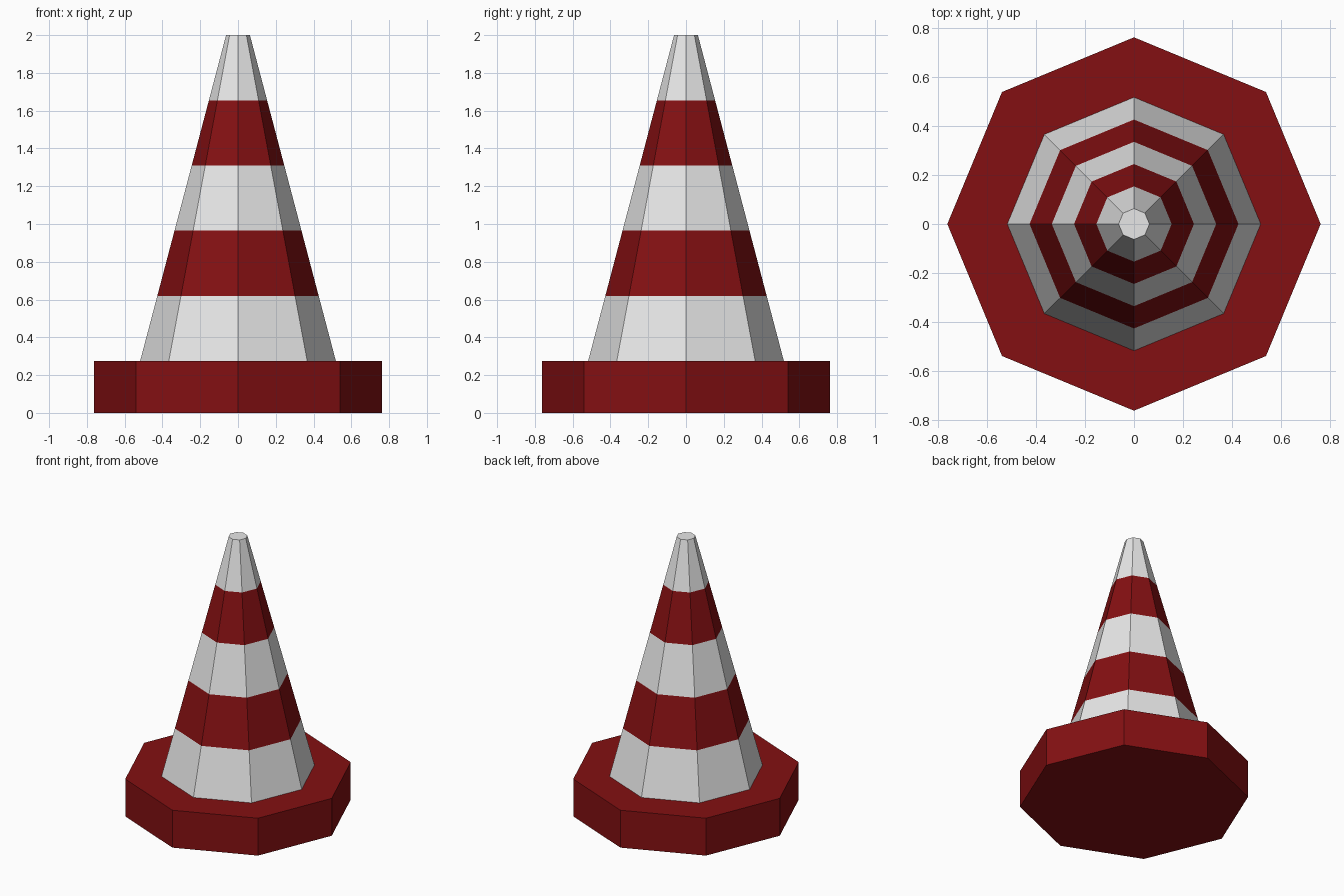
import bpy, bmesh, math

if "Cube" in bpy.data.objects:
    bpy.data.objects.remove(bpy.data.objects["Cube"])


def material(name, rgb):
    m = bpy.data.materials.new(name)
    m.diffuse_color = (*rgb, 1)
    m.use_nodes = True
    m.node_tree.nodes["Principled BSDF"].inputs["Base Color"].default_value = m.diffuse_color
    return m


red = material("red", (0.23, 0.005, 0.006))
white = material("white", (0.8, 0.8, 0.8))
SIDES = 8


def stacked_rings(name, profile, mats, cap_bottom=True):
    """Eight-sided solid from (radius, z) rings; bands cycle through mats."""
    bm = bmesh.new()
    rings = [[bm.verts.new((r * math.cos(i * math.tau / SIDES),
                            r * math.sin(i * math.tau / SIDES), z))
              for i in range(SIDES)] for r, z in profile]
    for band, (low, high) in enumerate(zip(rings, rings[1:])):
        for i in range(SIDES):
            j = (i + 1) % SIDES
            face = bm.faces.new((low[i], low[j], high[j], high[i]))
            face.material_index = band % len(mats)
    top = bm.faces.new(rings[-1])
    top.material_index = (len(rings) - 2) % len(mats)
    if cap_bottom:
        bm.faces.new(rings[0][::-1])
    mesh = bpy.data.meshes.new(name)
    bm.to_mesh(mesh)
    bm.free()
    for m in mats:
        mesh.materials.append(m)
    obj = bpy.data.objects.new(name, mesh)
    bpy.context.collection.objects.link(obj)
    return obj


# Octagonal foot slab
BASE_TOP = 0.275
stacked_rings("base", [(0.763, 0), (0.763, BASE_TOP)], [red])

# Tapered body, five alternating bands of equal height
R0, R1, BANDS = 0.518, 0.063, 5
profile = [(R0 + (R1 - R0) * k / BANDS, BASE_TOP + (2 - BASE_TOP) * k / BANDS)
           for k in range(BANDS + 1)]
stacked_rings("striped_cone", profile, [white, red], cap_bottom=False)
